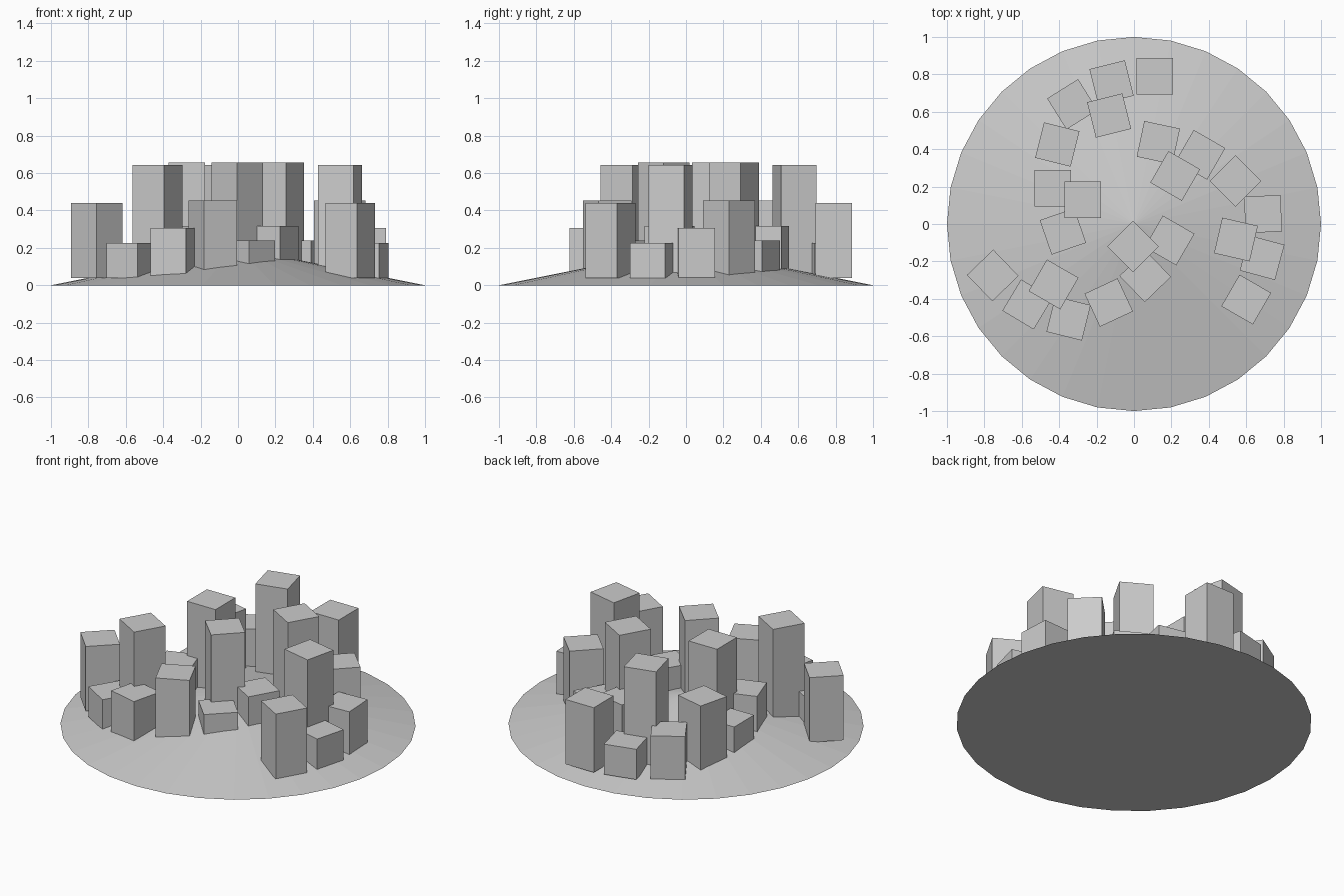
import bpy
from math import radians

if "Cube" in bpy.data.objects:
    bpy.data.objects.remove(bpy.data.objects["Cube"])

W = 0.195                              # block footprint
HEIGHTS = (0.402, 0.188, 0.605, 0.268)  # medium, short, tall, low

# Shallow conical ground
bpy.ops.mesh.primitive_cone_add(vertices=32, radius1=1, radius2=0, depth=0.2,
                                location=(0, 0, 0.1))
bpy.context.object.name = "ground_cone"


def block(name, x, y, deg, z, h):
    bpy.ops.mesh.primitive_cube_add(size=1, location=(x, y, z + h / 2),
                                    rotation=(0, 0, radians(deg)))
    ob = bpy.context.object
    ob.name = name
    ob.scale = (W, W, h)


# Clusters of four blocks (x, y, turn), ordered as HEIGHTS
outer = [
    [(-.755, -.275, 44), (-.57, -.43, -31), (-.43, -.323, -30), (-.35, -.505, -14)],
    [(.60, -.404, -30), (.685, -.18, -15), (.545, -.083, -13), (.69, .053, 3)],
    [(.11, .79, 0), (-.12, .757, 14), (-.133, .58, 14), (-.33, .64, 32)],
]
inner = [
    [(-.135, -.42, 25), (.06, -.28, 44), (-.005, -.12, 45), (.19, -.088, -30)],
    [(.543, .23, 45), (.355, .37, -30), (.22, .257, -30), (.13, .435, -12)],
    [(-.41, .425, -14), (-.435, .19, 0), (-.275, .13, 0), (-.38, -.04, 19)],
]
for ring, clusters, z in (("outer", outer, 0.039), ("inner", inner, 0.05)):
    for c in clusters:
        for (x, y, deg), h in zip(c, HEIGHTS):
            block(ring + "_block", x, y, deg, z, h)
